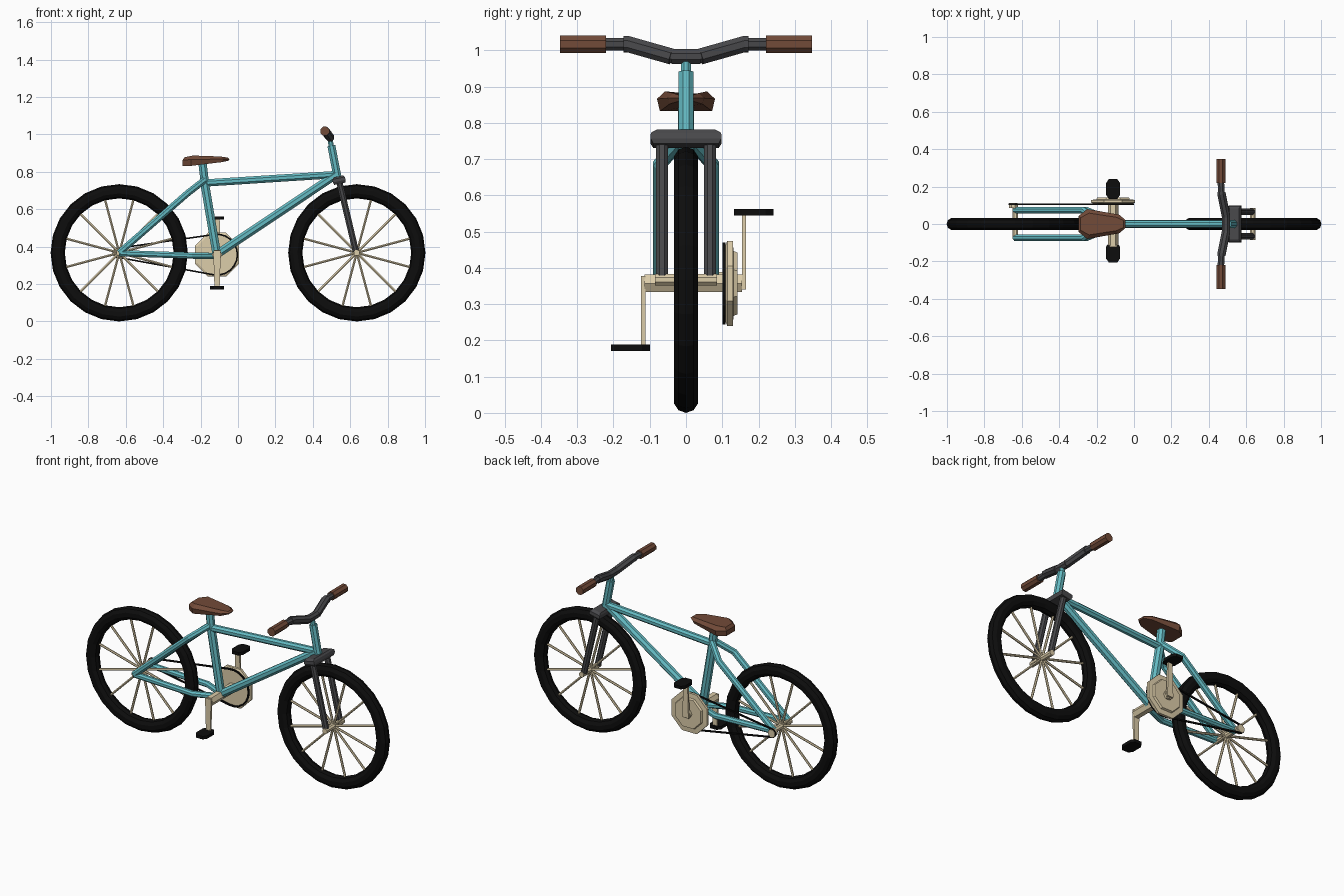
import bpy, bmesh, math
from mathutils import Vector, Matrix

if "Cube" in bpy.data.objects:
    bpy.data.objects.remove(bpy.data.objects["Cube"])

def mat(name, r, g, b):
    m = bpy.data.materials.new(name)
    m.diffuse_color = (r, g, b, 1)
    m.use_nodes = True
    m.node_tree.nodes["Principled BSDF"].inputs["Base Color"].default_value = m.diffuse_color
    return m

TEAL = mat("teal paint", 0.13, 0.5, 0.55)
BROWN = mat("brown leather", 0.17, 0.07, 0.04)
BEIGE = mat("beige metal", 0.72, 0.61, 0.4)
DARK = mat("dark metal", 0.065, 0.065, 0.07)
BLACK = mat("black rubber", 0.004, 0.004, 0.004)

def finish(bm, name, m):
    bmesh.ops.recalc_face_normals(bm, faces=bm.faces)
    me = bpy.data.meshes.new(name)
    bm.to_mesh(me)
    bm.free()
    me.materials.append(m)
    ob = bpy.data.objects.new(name, me)
    bpy.context.collection.objects.link(ob)
    return ob

def sweep(bm, pts, r, sides=8):
    """Mitred flat-faced tube along a path."""
    pts = [Vector(p) for p in pts]
    dirs = [(b - a).normalized() for a, b in zip(pts, pts[1:])]
    d = dirs[0]
    u = d.cross(Vector((0, 1, 0)) if abs(d.y) < 0.9 else Vector((1, 0, 0))).normalized()
    v = d.cross(u)
    ring = [pts[0] + r * (math.cos(a) * u + math.sin(a) * v)
            for a in [2 * math.pi * (i + 0.5) / sides for i in range(sides)]]
    prev = [bm.verts.new(c) for c in ring]
    bm.faces.new(prev)
    for k, p in enumerate(pts[1:]):
        d = dirs[k]
        n = (d + dirs[min(k + 1, len(dirs) - 1)]).normalized()
        ring = [c + d * ((p - c).dot(n) / d.dot(n)) for c in ring]
        cur = [bm.verts.new(c) for c in ring]
        for i in range(sides):
            j = (i + 1) % sides
            bm.faces.new((prev[i], prev[j], cur[j], cur[i]))
        prev = cur
    bm.faces.new(prev)

def tube(name, m, pts, r, sides=8):
    bm = bmesh.new()
    sweep(bm, pts, r, sides)
    return finish(bm, name, m)

def loft(name, m, rings):
    """Skin a stack of matching point loops and cap both ends."""
    bm = bmesh.new()
    loops = [[bm.verts.new(p) for p in ring] for ring in rings]
    for a, b in zip(loops, loops[1:]):
        for i in range(len(a)):
            j = (i + 1) % len(a)
            bm.faces.new((a[i], a[j], b[j], b[i]))
    bm.faces.new(loops[0])
    bm.faces.new(loops[-1])
    return finish(bm, name, m)

WX, WZ = 0.635, 0.367          # wheel centres
BX, BZ = -0.112, 0.357         # crank centre

# Wheels: tyre, twelve spokes, hub
for label, x, y0, y1 in (("rear", -WX, -0.08, 0.105), ("front", WX, -0.085, 0.085)):
    bm = bmesh.new()
    N, M = 24, 10
    grid = []
    for i in range(N):
        a = 2 * math.pi * i / N
        row = []
        for j in range(M):
            b = 2 * math.pi * j / M
            rad = 0.329 + 0.038 * math.cos(b)
            row.append(bm.verts.new((x + rad * math.cos(a), 0.035 * math.sin(b), WZ + rad * math.sin(a))))
        grid.append(row)
    for i in range(N):
        for j in range(M):
            k, l = (i + 1) % N, (j + 1) % M
            bm.faces.new((grid[i][j], grid[k][j], grid[k][l], grid[i][l]))
    finish(bm, label + "_tyre", BLACK)
    bm = bmesh.new()
    for i in range(12):
        a = math.radians(15 + 30 * i)
        sweep(bm, [(x, 0, WZ), (x + 0.305 * math.cos(a), 0, WZ + 0.305 * math.sin(a))], 0.007, 6)
    finish(bm, label + "_spokes", BEIGE)
    tube(label + "_hub", BEIGE, [(x, y0, WZ), (x, y1, WZ)], 0.017)

# Frame tubes
tube("seat_tube", TEAL, [(BX, 0, 0.35), (-0.18, 0, 0.75)], 0.025)
tube("seat_post", TEAL, [(-0.175, 0, 0.72), (-0.19, 0, 0.85)], 0.024)
tube("top_tube", TEAL, [(-0.18, 0, 0.74), (0.52, 0, 0.785)], 0.021)
tube("down_tube", TEAL, [(BX, 0, 0.36), (0.525, 0, 0.785)], 0.024)
tube("head_tube", TEAL, [(0.535, 0, 0.755), (0.499, 0, 0.94)], 0.023)
tube("stem", TEAL, [(0.5, 0, 0.93), (0.491, 0, 0.98)], 0.015)
for side, s in (("left", -1), ("right", 1)):
    tube(side + "_seat_stay", TEAL,
         [(-0.635, s * 0.073, 0.367), (-0.27, s * 0.073, 0.685), (-0.18, s * 0.01, 0.755)], 0.019)
    tube(side + "_chain_stay", TEAL,
         [(-0.635, s * 0.073, 0.365), (-0.25, s * 0.073, 0.352), (BX, s * 0.015, 0.35)], 0.018)
    # Fork leg, grip
    tube(side + "_fork_leg", DARK, [(0.541, s * 0.066, 0.75), (0.63, s * 0.066, 0.375)], 0.018)
    tube(side + "_grip", BROWN, [(0.464, s * 0.22, 1.017), (0.464, s * 0.347, 1.017)], 0.026)

# Fork crown: tilted block, narrower on top
crown = loft("fork_crown", DARK, [
    [(sx * hx, sy * hy, z) for sx, sy in ((-1, -1), (1, -1), (1, 1), (-1, 1))]
    for hx, hy, z in ((0.03, 0.09, -0.02), (0.035, 0.098, -0.006), (0.033, 0.097, 0.01), (0.026, 0.082, 0.02))])
crown.matrix_world = Matrix.Translation((0.54, 0, 0.756)) @ Matrix.Rotation(math.radians(-12), 4, 'Y')

# Handlebar
half = [(0.492, 0.04, 0.983), (0.468, 0.16, 1.017), (0.464, 0.23, 1.017)]
tube("handlebar", DARK, [(x, -y, z) for x, y, z in reversed(half)] + half, 0.019)
tube("handlebar_clamp", DARK, [(0.491, -0.04, 0.983), (0.491, 0.04, 0.983)], 0.023)
for side, s in (("left", -1), ("right", 1)):
    a, b = Vector(half[0]), Vector(half[1])
    tube(side + "_handlebar_bend", DARK,
         [(p.x, s * p.y, p.z) for p in (a, b, b + Vector((0, 0.012, 0)))], 0.024)

# Saddle: bottom and top outlines, tapering to the nose
def outline(half_pts):
    return [(x, -y, z) for x, y, z in half_pts] + [(x, y, z) for x, y, z in reversed(half_pts)]
loft("saddle", BROWN, [
    outline([(-0.297, 0.04, 0.832), (-0.25, 0.072, 0.832), (-0.085, 0.045, 0.852), (-0.05, 0.018, 0.86)]),
    outline([(-0.297, 0.042, 0.862), (-0.25, 0.08, 0.866), (-0.08, 0.05, 0.868), (-0.046, 0.022, 0.868)]),
    outline([(-0.285, 0.034, 0.878), (-0.24, 0.058, 0.887), (-0.095, 0.036, 0.882), (-0.055, 0.018, 0.876)])])

# Bottom bracket, cranks and pedals
tube("bottom_bracket", BEIGE, [(BX, -0.115, BZ), (BX, 0.155, BZ)], 0.028, 6)
for side, y, z0, z1, py in (("left", -0.118, 0.378, 0.18, -0.153), ("right", 0.16, 0.34, 0.553, 0.187)):
    loft(side + "_crank", BEIGE, [
        [(BX + sx * w, y + sy * 0.006, z) for sx, sy in ((-1, -1), (1, -1), (1, 1), (-1, 1))]
        for w, z in ((0.02, z0), (0.014, z1))])
    corner = [(-0.037, 0.032), (-0.022, 0.054), (0.022, 0.054), (0.037, 0.032)]
    shape = corner + [(-a, -b) for a, b in corner]
    loft(side + "_pedal", BLACK, [[(BX + a, py + b, z1 + h) for a, b in shape] for h in (-0.009, 0.009)])

# Chainring: bevelled octagon; small rear sprocket
def ngon(x, y, z, r, n=8):
    return [(x + r * math.cos(a), y, z + r * math.sin(a))
            for a in [2 * math.pi * (i + 0.5) / n for i in range(n)]]
loft("chainring", BEIGE, [ngon(BX, y, BZ, r) for y, r in
                          ((0.109, 0.115), (0.114, 0.127), (0.129, 0.127), (0.131, 0.097), (0.142, 0.092))])
loft("rear_sprocket", BEIGE, [ngon(-0.645, y, WZ, 0.024) for y in (0.085, 0.112)])

# Chain loop around chainring and sprocket
path = []
for cx, cz, r, start in ((BX, BZ, 0.109, -100), (-0.642, WZ, 0.024, 100)):
    span = 200 if start < 0 else 160
    for i in range(13):
        a = math.radians(start + span * i / 12)
        path.append((cx + r * math.cos(a), 0.105, cz + r * math.sin(a)))
tube("chain", BLACK, path + path[:1], 0.006, 4)
